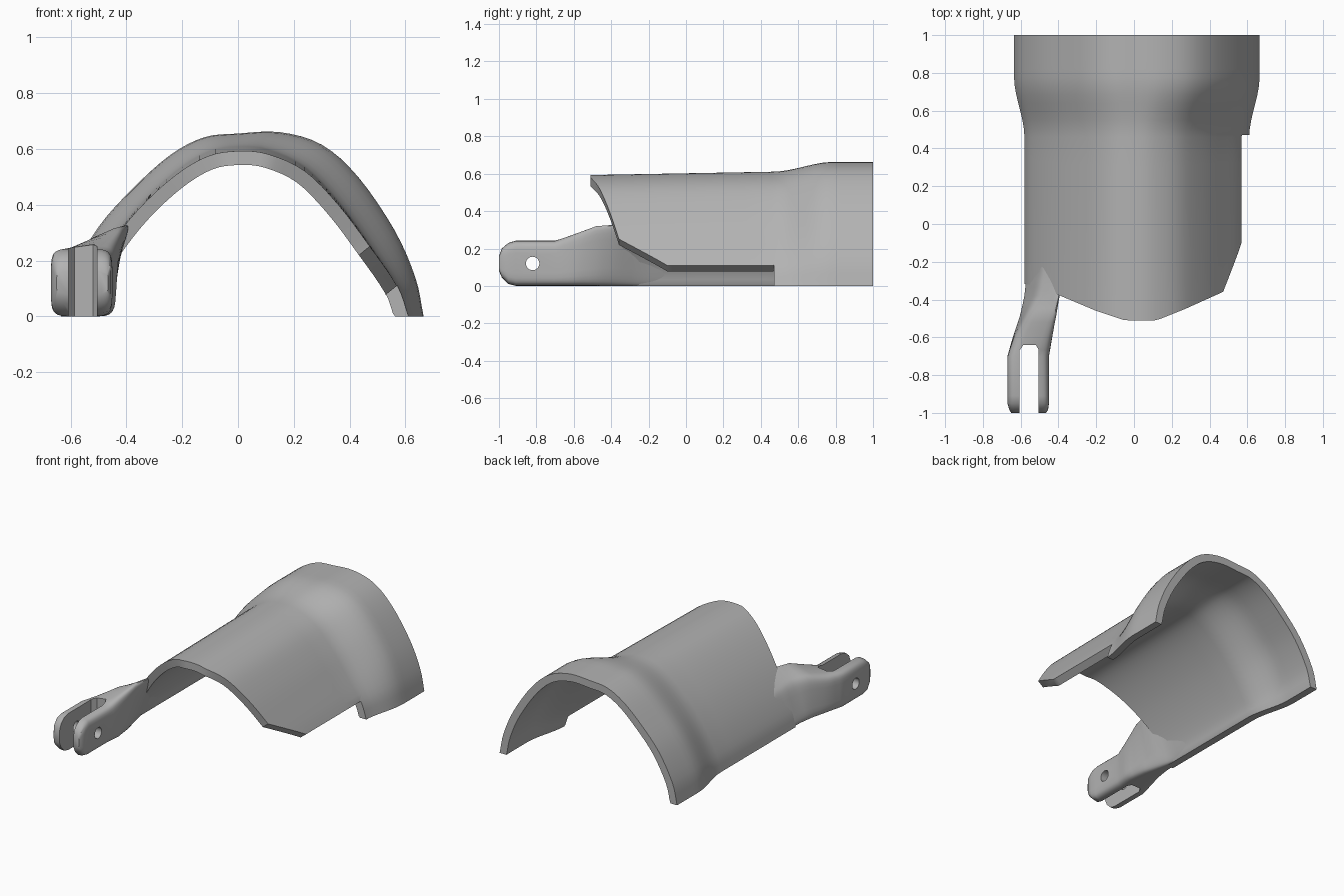
import bpy, bmesh, math
from mathutils import Vector

cube = bpy.data.objects.get("Cube")
if cube:
    bpy.data.objects.remove(cube, do_unlink=True)

GREY = (0.45, 0.45, 0.45, 1)
mat = bpy.data.materials.new("plain_grey")
mat.use_nodes = True
mat.diffuse_color = GREY
mat.node_tree.nodes["Principled BSDF"].inputs["Base Color"].default_value = GREY


def make(name, verts, faces):
    mesh = bpy.data.meshes.new(name)
    mesh.from_pydata(verts, [], faces)
    bm = bmesh.new()
    bm.from_mesh(mesh)
    bmesh.ops.recalc_face_normals(bm, faces=bm.faces)
    bm.to_mesh(mesh)
    bm.free()
    mesh.materials.append(mat)
    obj = bpy.data.objects.new(name, mesh)
    bpy.context.collection.objects.link(obj)
    return obj


def loft(name, rings):
    """Skin closed rings of equal length and cap both ends."""
    n = len(rings[0])
    verts = [p for ring in rings for p in ring]
    faces = [(r * n + i, r * n + (i + 1) % n, (r + 1) * n + (i + 1) % n, (r + 1) * n + i)
             for r in range(len(rings) - 1) for i in range(n)]
    last = (len(rings) - 1) * n
    faces += [tuple(range(n)), tuple(range(last, last + n))]
    return make(name, verts, faces)


def activate(obj):
    bpy.context.view_layer.update()
    bpy.ops.object.select_all(action='DESELECT')
    obj.select_set(True)
    bpy.context.view_layer.objects.active = obj


def cut(obj, cutter):
    cutter.hide_render = True
    mod = obj.modifiers.new("cut", 'BOOLEAN')
    mod.operation = 'DIFFERENCE'
    mod.solver = 'EXACT'
    mod.object = cutter
    activate(obj)
    bpy.ops.object.modifier_apply(modifier=mod.name)
    bpy.data.objects.remove(cutter, do_unlink=True)


def lerp_table(table, x):
    for (a, fa), (b, fb) in zip(table, table[1:]):
        if x <= b:
            return fa + (fb - fa) * (x - a) / (b - a)
    return table[-1][1]


def spline(points, steps=4):
    """Catmull-Rom curve through the points."""
    p = [Vector(q) for q in points]
    p = [2 * p[0] - p[1]] + p + [2 * p[-1] - p[-2]]
    out = []
    for a, b, c, d in zip(p, p[1:], p[2:], p[3:]):
        for k in range(steps):
            t = k / steps
            out.append(0.5 * (2 * b + (c - a) * t + (2 * a - 5 * b + 4 * c - d) * t ** 2
                              + (3 * b - a - 3 * c + d) * t ** 3))
    return out + [p[-2]]


# Arched shell: a narrow body section flaring to a wider rear section
body = spline([(.61, 0), (.57, .11), (.47, .26), (.36, .41), (.24, .535), (.11, .598), (0, .61),
               (-.11, .59), (-.23, .515), (-.36, .39), (-.47, .245), (-.55, .1), (-.58, 0)])
rear = spline([(.665, 0), (.635, .14), (.56, .31), (.43, .5), (.3, .615), (.15, .66), (0, .655),
               (-.12, .642), (-.24, .58), (-.37, .465), (-.5, .32), (-.6, .14), (-.635, 0)])
front_edge = [(-.7, -.3), (-.5, -.33), (-.39, -.38), (-.2, -.46), (-.05, -.51),
              (.12, -.51), (.27, -.45), (.47, -.36), (.7, -.3)]
THICK = 0.05
FLARE = 0.46
COLS = len(body)


def section(i, y):
    t = min(max((y - FLARE) / 0.32, 0), 1)
    p = body[i].lerp(rear[i], t * t * (3 - 2 * t))
    return Vector((p.x, p.y * (1 - 0.03 * max(FLARE - y, 0))))


def shell_points(i, y):
    p = section(i, y)
    tangent = section(min(i + 1, COLS - 1), y) - section(max(i - 1, 0), y)
    normal = Vector((-tangent.y, tangent.x)).normalized()
    if normal.dot(p) > 0:
        normal = -normal
    q = p + normal * THICK
    if i in (0, COLS - 1):
        q.y = 0
    return (p.x, y, p.y), (q.x, y, max(q.y, 0))


rings = []
for i in range(COLS):
    y0 = lerp_table(front_edge, body[i].x)
    ys = [y0 + (FLARE - y0) * k / 6 for k in range(6)]
    ys += [FLARE + (1 - FLARE) * k / 12 for k in range(13)]
    pairs = [shell_points(i, y) for y in ys]
    rings.append([a for a, b in pairs] + [b for a, b in reversed(pairs)])
shell = loft("arched_shell", rings)

# Relief along the lower left side, sloped with the wall
relief = [(-.8, -.5), (.47, -.5), (.47, .11), (-.1, .11), (-.36, .33), (-.8, .7)]
cut(shell, loft("relief_cutter", [[(x, y, z + 0.8 * (x - 0.57)) for y, z in relief]
                                  for x in (0.25, 0.85)]))

# Hinge arm: rounded four-corner sections blending into the shell wall
# y, floor z, bottom x pair, top outer (x, z), top inner (x, z)
stations = [
    (-1.0, .08, -.65, -.465, -.65, .16, -.465, .16),
    (-.985, .045, -.66, -.455, -.66, .2, -.455, .2),
    (-.95, .01, -.67, -.45, -.67, .23, -.45, .23),
    (-.91, 0, -.67, -.45, -.67, .242, -.45, .242),
    (-.7, 0, -.67, -.45, -.67, .242, -.45, .242),
    (-.6, 0, -.645, -.44, -.635, .24, -.43, .285),
    (-.48, 0, -.61, -.46, -.57, .26, -.4, .335),
    (-.38, 0, -.59, -.49, -.515, .25, -.38, .345),
    (-.25, 0, -.575, -.525, -.49, .22, -.42, .29),
    (-.1, 0, -.57, -.535, -.5, .17, -.46, .2),
]


def arm_ring(y, floor, bl, br, tlx, tlz, trx, trz, n=32):
    ring = []
    for k in range(n):
        a = math.tau * (k + 0.5) / n
        u, v = (0.5 + 0.5 * math.copysign(abs(f) ** 0.35, f) for f in (math.cos(a), math.sin(a)))
        bottom = Vector((bl, y, floor)).lerp(Vector((br, y, floor)), u)
        top = Vector((tlx, y, tlz)).lerp(Vector((trx, y, trz)), u)
        ring.append(bottom.lerp(top, v))
    return ring


# Finer steps along the blended part of the arm
fine = []
for s, e in zip(stations, stations[1:]):
    steps = 1 if s[0] < -0.75 else 3
    fine += [[a + (b - a) * k / steps for a, b in zip(s, e)] for k in range(steps)]
fine.append(stations[-1])
arm = loft("hinge_arm", [arm_ring(*s) for s in fine])

# Fork slot with chamfered inner end
slot = [(-.607, -1.1), (-.505, -1.1), (-.505, -.665), (-.52, -.64), (-.585, -.64), (-.607, -.67)]
cut(arm, loft("slot_cutter", [[(x, y, z) for x, y in slot] for z in (-0.1, 0.5)]))

# Pin hole through both prongs
hole = [(-.82 + .036 * math.cos(math.tau * k / 24), .12 + .036 * math.sin(math.tau * k / 24))
        for k in range(24)]
cut(arm, loft("pin_cutter", [[(x, y, z) for y, z in hole] for x in (-0.8, -0.3)]))

for obj in (shell, arm):
    activate(obj)
    bpy.ops.object.shade_smooth_by_angle(angle=math.radians(35))
